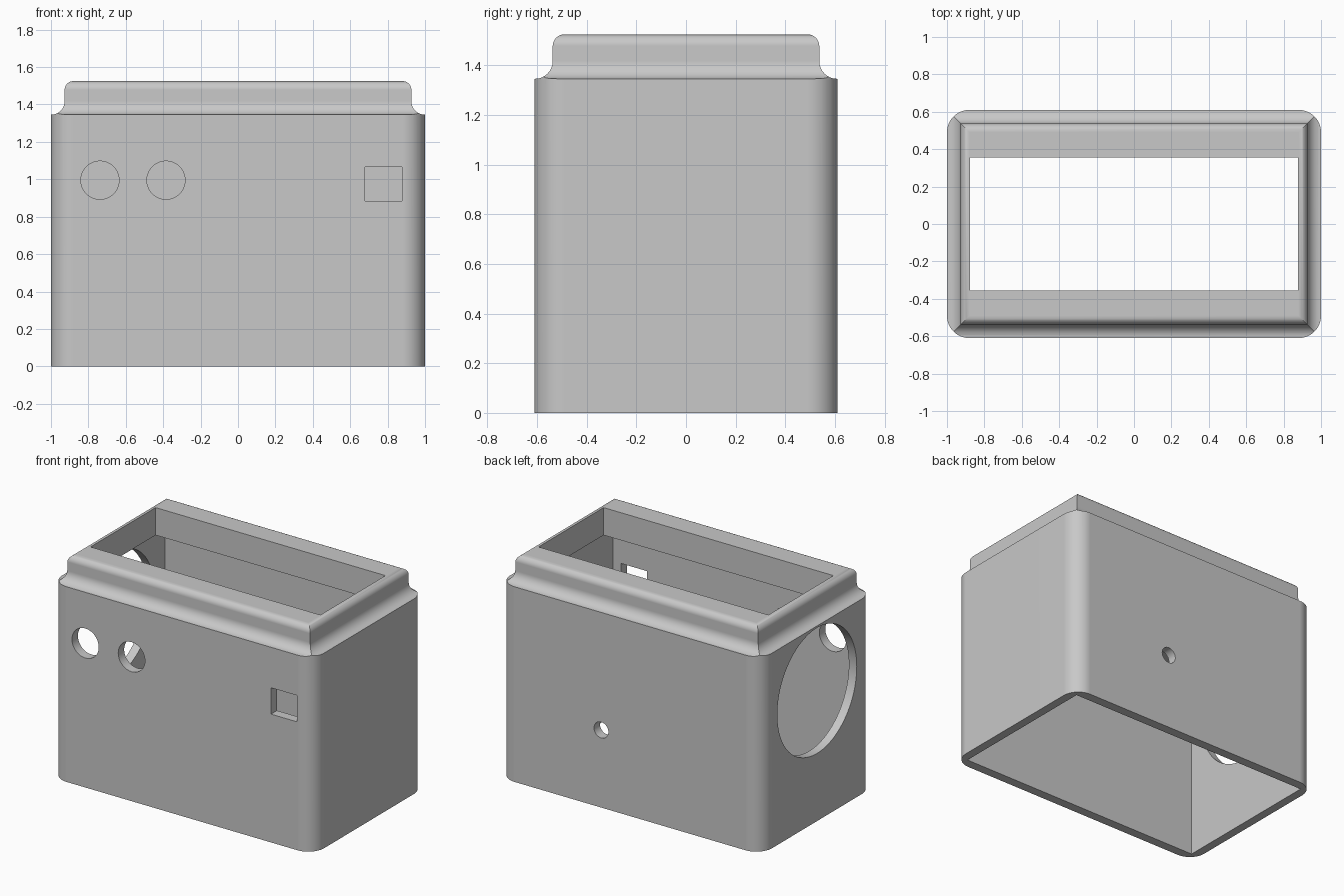
import bpy, bmesh
from math import sin, cos, pi, radians
from mathutils import Matrix, Vector

if "Cube" in bpy.data.objects:
    bpy.data.objects.remove(bpy.data.objects["Cube"])

HX, HY, TOP, SHOULDER = 1.0, 0.61, 1.525, 1.345
WALL, CORNER = 0.06, 0.12

grey = bpy.data.materials.new("plain grey")
grey.use_nodes = True
grey.diffuse_color = (0.58, 0.58, 0.58, 1)
grey.node_tree.nodes["Principled BSDF"].inputs["Base Color"].default_value = grey.diffuse_color


def make(name, bm):
    bmesh.ops.recalc_face_normals(bm, faces=bm.faces)
    mesh = bpy.data.meshes.new(name)
    bm.to_mesh(mesh)
    bm.free()
    mesh.materials.append(grey)
    obj = bpy.data.objects.new(name, mesh)
    bpy.context.collection.objects.link(obj)
    return obj


def box(name, lo, hi, round_corners=0):
    lo, hi = Vector(lo), Vector(hi)
    bm = bmesh.new()
    bmesh.ops.create_cube(bm, size=1, matrix=Matrix.Translation((lo + hi) / 2)
                          @ Matrix.Diagonal((*(hi - lo), 1)))
    if round_corners:
        upright = [e for e in bm.edges if abs(e.verts[0].co.z - e.verts[1].co.z) > 0.1]
        bmesh.ops.bevel(bm, geom=upright, offset=round_corners, segments=12,
                        profile=0.5, affect='EDGES')
    return make(name, bm)


def cylinder(name, centre, radius, axis, depth=0.3, sides=64):
    turn = Matrix.Rotation(pi / 2, 4, 'Y' if axis == 'X' else 'X')
    bm = bmesh.new()
    bmesh.ops.create_cone(bm, cap_ends=True, segments=sides, radius1=radius, radius2=radius,
                          depth=depth, matrix=Matrix.Translation(centre) @ turn)
    return make(name, bm)


def combine(obj, other, operation):
    mod = obj.modifiers.new(other.name, 'BOOLEAN')
    mod.operation, mod.solver, mod.object = operation, 'EXACT', other
    bpy.context.view_layer.objects.active = obj
    bpy.ops.object.modifier_apply(modifier=mod.name)
    bpy.data.objects.remove(other)


# Outer form: mitred rectangular rings following the stepped rim profile (inset, height)
COVE, ROUND, STEPS = 0.073, 0.047, 8
angles = [pi / 2 * i / STEPS for i in range(STEPS + 1)]
profile = [(-0.05, 0), (-0.05, SHOULDER)]
profile += [(COVE * sin(a), SHOULDER + COVE * (1 - cos(a))) for a in angles[1:]]
profile += [(COVE + ROUND * (1 - cos(a)), TOP - ROUND * (1 - sin(a))) for a in angles]

bm = bmesh.new()
rings = [[bm.verts.new((sx * (HX - d), sy * (HY - d), z))
          for sx, sy in ((-1, -1), (1, -1), (1, 1), (-1, 1))] for d, z in profile]
for low, high in zip(rings, rings[1:]):
    for i in range(4):
        j = (i + 1) % 4
        bm.faces.new((low[i], low[j], high[j], high[i]))
bm.faces.new(rings[0])
bm.faces.new(rings[-1])
housing = make("housing", bm)

# Rounded upright corners
combine(housing, box("rounded_block", (-HX, -HY, -0.2), (HX, HY, 1.8), CORNER), 'INTERSECT')

# Hollow interior, open underneath, with a narrower opening through the rim
cx, cy = HX - WALL, HY - WALL - 0.005
combine(housing, box("cavity", (-cx, -cy, -0.2), (cx, cy, 1.335)), 'DIFFERENCE')
combine(housing, box("top_opening", (-0.877, -0.355, 1.2), (0.877, 0.355, 1.8)), 'DIFFERENCE')

# Holes in the walls
for cutter in (
    cylinder("front_hole_outer", (-0.738, -HY, 0.995), 0.102, 'Y'),
    cylinder("front_hole_inner", (-0.385, -HY, 0.995), 0.102, 'Y'),
    box("front_square_hole", (0.679, -0.75, 0.885), (0.877, -0.45, 1.067)),
    cylinder("back_hole", (0.22, HY, 0.535), 0.055, 'Y', sides=32),
    cylinder("side_hole", (-HX, 0, 0.9), 0.433, 'X', sides=96),
):
    combine(housing, cutter, 'DIFFERENCE')

# Smooth curves with crisp edges
bpy.ops.object.select_all(action='DESELECT')
housing.select_set(True)
bpy.context.view_layer.objects.active = housing
bpy.ops.object.shade_smooth_by_angle(angle=radians(30))
weighted = housing.modifiers.new("weighted_normals", 'WEIGHTED_NORMAL')
weighted.keep_sharp = True
